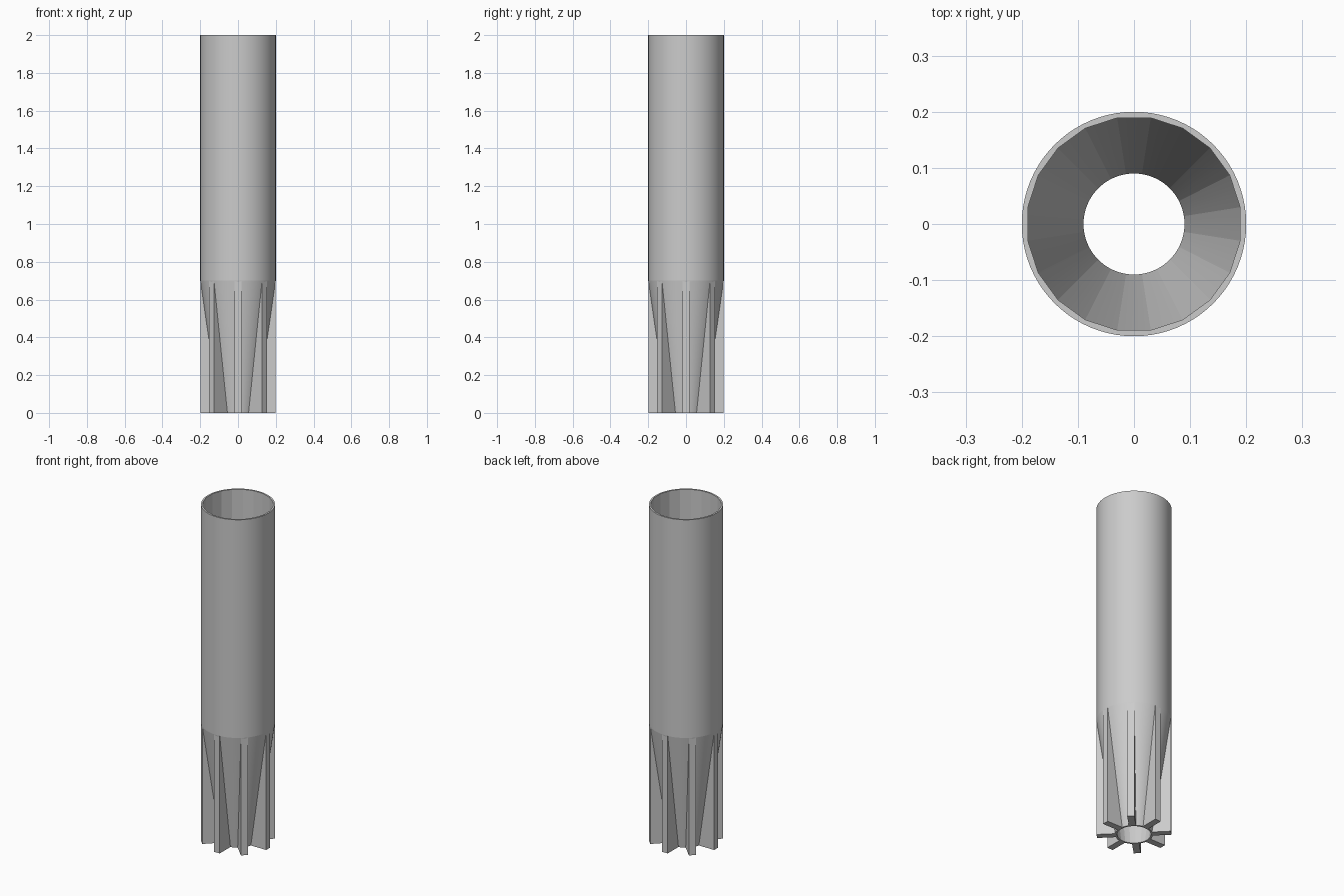
import bpy, bmesh, math
from mathutils import Matrix

cube = bpy.data.objects.get("Cube")
if cube:
    bpy.data.objects.remove(cube)

grey = bpy.data.materials.new("plain grey")
grey.use_nodes = True
color = (0.6, 0.6, 0.6, 1)
grey.diffuse_color = color
grey.node_tree.nodes["Principled BSDF"].inputs["Base Color"].default_value = color

SEGMENTS = 80
FLATS = 20      # facets of the bore
FINS = 8


def finish(bm, name):
    bmesh.ops.recalc_face_normals(bm, faces=bm.faces)
    mesh = bpy.data.meshes.new(name)
    bm.to_mesh(mesh)
    bm.free()
    mesh.materials.append(grey)
    obj = bpy.data.objects.new(name, mesh)
    bpy.context.collection.objects.link(obj)
    return obj


def ring(bm, radius, z, faceted=False):
    """Circle of vertices, or a polygon whose flats touch the radius."""
    verts = []
    step = math.tau / FLATS
    for i in range(SEGMENTS):
        a = math.tau * i / SEGMENTS
        off = a - round(a / step) * step
        r = radius / math.cos(off) if faceted else radius
        verts.append(bm.verts.new((r * math.cos(a), r * math.sin(a), z)))
    return verts


# Hollow tube tapering to a narrow open nozzle
bm = bmesh.new()
rings = [ring(bm, 0.2, 2), ring(bm, 0.2, 0.7), ring(bm, 0.1, 0),
         ring(bm, 0.09, 0), ring(bm, 0.189, 0.7, True), ring(bm, 0.189, 2, True)]
for k, lower in enumerate(rings):
    upper = rings[k - 1]
    for i in range(SEGMENTS):
        j = (i + 1) % SEGMENTS
        bm.faces.new((upper[i], upper[j], lower[j], lower[i]))
tube = finish(bm, "tapered_tube")
bpy.context.view_layer.objects.active = tube
tube.select_set(True)
bpy.ops.object.shade_smooth_by_angle(angle=math.radians(7))
tube.select_set(False)

# Upright fins filling out the taper
profile = [(0.095, 0), (0.199, 0), (0.199, 0.7), (0.195, 0.7)]
for n in range(FINS):
    bm = bmesh.new()
    face = bm.faces.new([bm.verts.new((r, -0.019, z)) for r, z in profile])
    extruded = bmesh.ops.extrude_face_region(bm, geom=[face])
    moved = [v for v in extruded["geom"] if isinstance(v, bmesh.types.BMVert)]
    bmesh.ops.translate(bm, verts=moved, vec=(0, 0.038, 0))
    bmesh.ops.transform(bm, verts=bm.verts,
                        matrix=Matrix.Rotation(math.tau * n / FINS, 4, "Z"))
    finish(bm, f"fin_{n + 1}")
